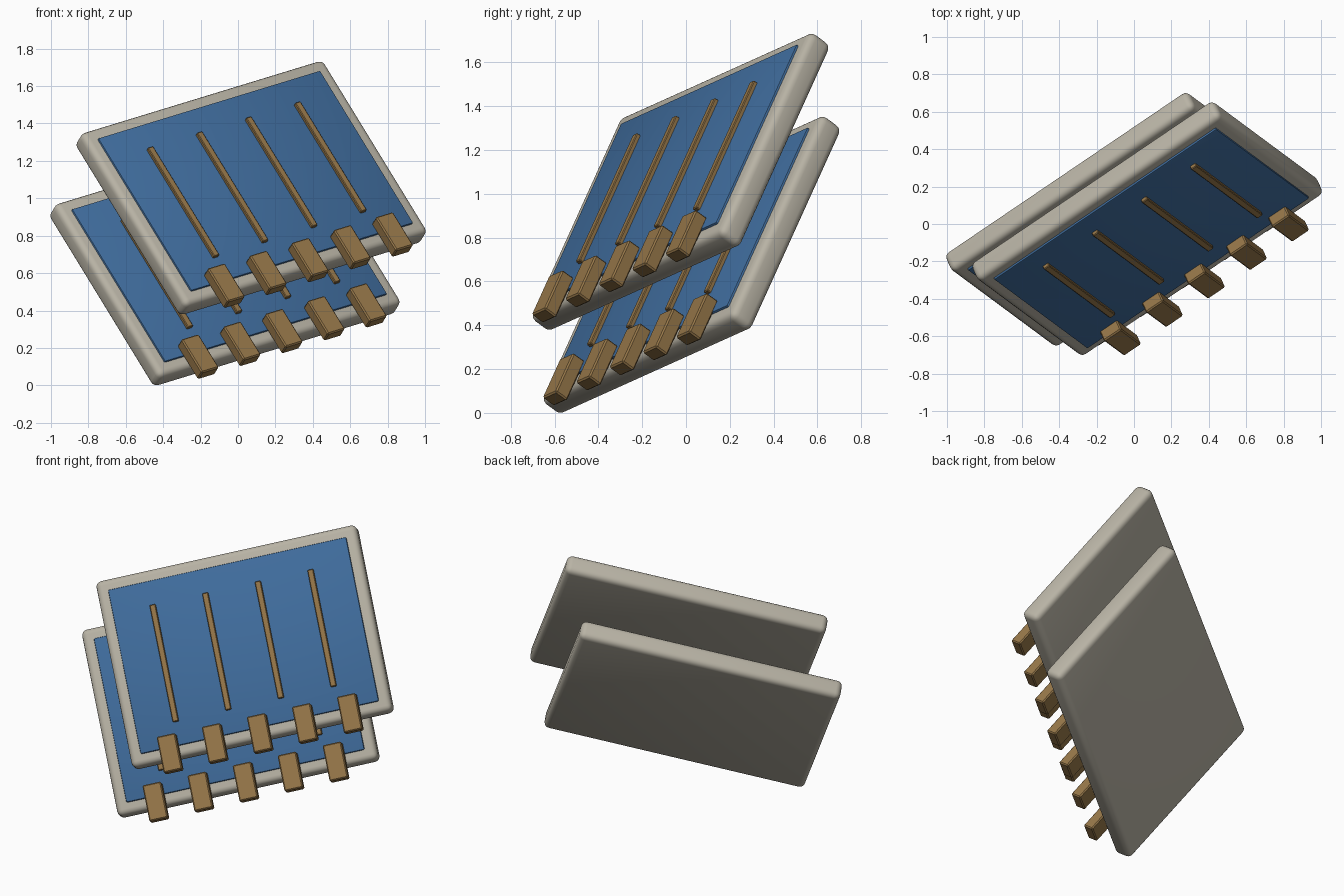
import bpy, bmesh
from mathutils import Matrix, Vector

cube = bpy.data.objects.get("Cube")
if cube:
    bpy.data.objects.remove(cube, do_unlink=True)


def material(name, color):
    mat = bpy.data.materials.new(name)
    mat.use_nodes = True
    mat.diffuse_color = (*color, 1)
    mat.node_tree.nodes["Principled BSDF"].inputs["Base Color"].default_value = (*color, 1)
    return mat


GREY = material("warm grey", (0.48, 0.45, 0.375))
BLUE = material("panel blue", (0.05, 0.15, 0.335))
GOLD = material("contact bronze", (0.30, 0.18, 0.065))

# Tilted frame shared by both plates: across, up the face, out of the face
across = Vector((0.803, 0.544, 0.245)).normalized()
up = Vector((-0.482, 0.364, 0.797))
up = (up - across * up.dot(across)).normalized()
out = across.cross(up)
TILT = Matrix((across, up, out)).transposed().to_4x4()


def box(name, mat, size, center, frame, bevel, segments):
    """Bevelled box given by size and centre inside a plate's frame."""
    mesh = bpy.data.meshes.new(name)
    bm = bmesh.new()
    bmesh.ops.create_cube(bm, size=1)
    bmesh.ops.scale(bm, vec=size, verts=bm.verts)
    bmesh.ops.bevel(bm, geom=bm.edges[:], offset=bevel, segments=segments,
                    profile=0.5, affect='EDGES')
    bm.to_mesh(mesh)
    bm.free()
    mesh.materials.append(mat)
    obj = bpy.data.objects.new(name, mesh)
    bpy.context.collection.objects.link(obj)
    obj.matrix_world = frame @ Matrix.Translation(center)
    bpy.ops.object.select_all(action='DESELECT')
    obj.select_set(True)
    bpy.context.view_layer.objects.active = obj
    bpy.ops.object.shade_smooth_by_angle(angle=0.6)
    return obj


def plate(label, center):
    frame = Matrix.Translation(center) @ TILT
    # Rounded backing slab and raised face panel
    box(label + "_slab", GREY, (1.62, 1.165, 0.125), (0, 0, 0), frame, 0.035, 4)
    box(label + "_panel", BLUE, (1.48, 1.025, 0.04), (0, 0, 0.054), frame, 0.008, 2)
    # Four thin strips on the panel
    for i in range(4):
        box(f"{label}_strip_{i + 1}", GOLD, (0.036, 0.73, 0.03),
            (0.327 * (i - 1.5), -0.003, 0.079), frame, 0.004, 1)
    # Five contacts overhanging the lower edge
    for i in range(5):
        box(f"{label}_contact_{i + 1}", GOLD, (0.115, 0.225, 0.07),
            (0.28 * (i - 2), -0.557, 0.103), frame, 0.007, 1)


plate("front_plate", (0.07, -0.025, 1.055))
plate("rear_plate", (-0.07, 0.025, 0.676))
